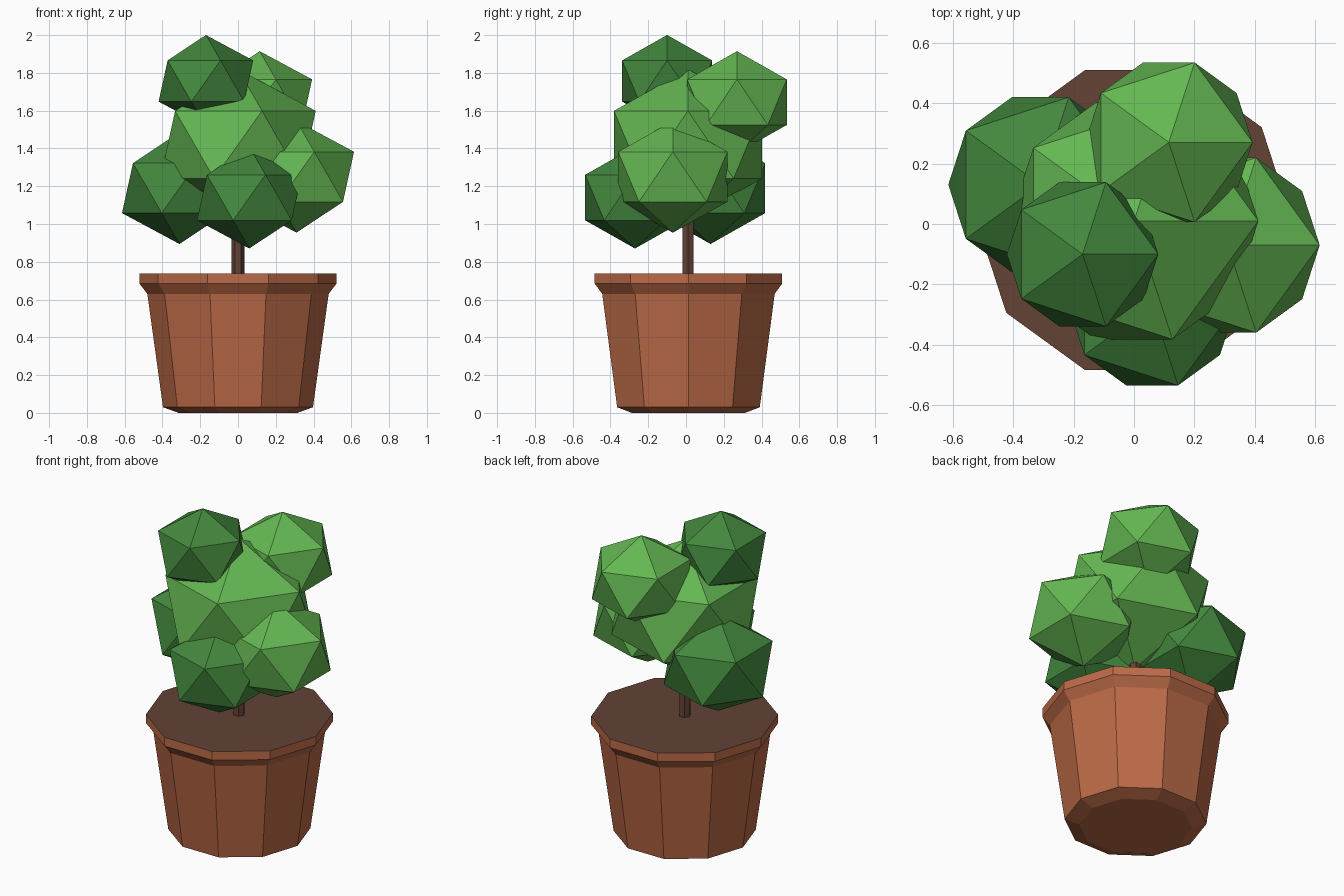
import bpy, bmesh, math

if "Cube" in bpy.data.objects:
    bpy.data.objects.remove(bpy.data.objects["Cube"])


def material(name, rgb):
    m = bpy.data.materials.new(name)
    m.diffuse_color = (*rgb, 1)
    m.use_nodes = True
    m.node_tree.nodes["Principled BSDF"].inputs["Base Color"].default_value = m.diffuse_color
    return m


terracotta = material("terracotta", (0.50, 0.145, 0.063))
brown = material("soil_brown", (0.125, 0.056, 0.036))
light_green = material("light_green", (0.127, 0.47, 0.085))
dark_green = material("dark_green", (0.056, 0.245, 0.048))


def finish(bm, name, mats, location):
    bmesh.ops.recalc_face_normals(bm, faces=bm.faces)
    mesh = bpy.data.meshes.new(name)
    bm.to_mesh(mesh)
    bm.free()
    for m in mats:
        mesh.materials.append(m)
    ob = bpy.data.objects.new(name, mesh)
    ob.location = location
    bpy.context.collection.objects.link(ob)
    return ob


def turned(name, profile, sides, mats, location):
    """Stack of polygon rings with capped ends; the top cap takes the last material."""
    bm = bmesh.new()
    rings = [[bm.verts.new((r * math.cos(math.tau * i / sides),
                            r * math.sin(math.tau * i / sides), z))
              for i in range(sides)] for r, z in profile]
    for a, b in zip(rings, rings[1:]):
        for i in range(sides):
            j = (i + 1) % sides
            bm.faces.new((a[i], a[j], b[j], b[i]))
    bm.faces.new(rings[0][::-1])
    bm.faces.new(rings[-1]).material_index = len(mats) - 1
    return finish(bm, name, mats, location)


# ten-sided pot, its flat top coloured as soil
turned("pot", [(0.315, 0), (0.397, 0.03), (0.48, 0.63), (0.522, 0.685), (0.522, 0.738)],
       10, [terracotta, brown], (0, 0.013, 0))

# hexagonal trunk
turned("trunk", [(0.034, 0.70), (0.034, 1.25)], 6, [brown], (0, 0.01, 0))

# slightly flattened icosahedron leaf clumps: name, centre, radius, colour
clumps = [
    ("middle", (0.0, 0.01, 1.42), 0.46, light_green),
    ("top_front", (-0.17, -0.10, 1.757), 0.28, dark_green),
    ("top_back", (0.115, 0.27, 1.645), 0.31, light_green),
    ("left", (-0.31, 0.13, 1.19), 0.34, dark_green),
    ("right", (0.31, -0.07, 1.25), 0.34, light_green),
    ("lower_front", (0.06, -0.27, 1.14), 0.31, dark_green),
]
for name, centre, radius, mat in clumps:
    bm = bmesh.new()
    bmesh.ops.create_icosphere(bm, subdivisions=1, radius=radius)
    bmesh.ops.scale(bm, vec=(1, 1, 0.87), verts=bm.verts)
    finish(bm, "leaves_" + name, [mat], centre)
